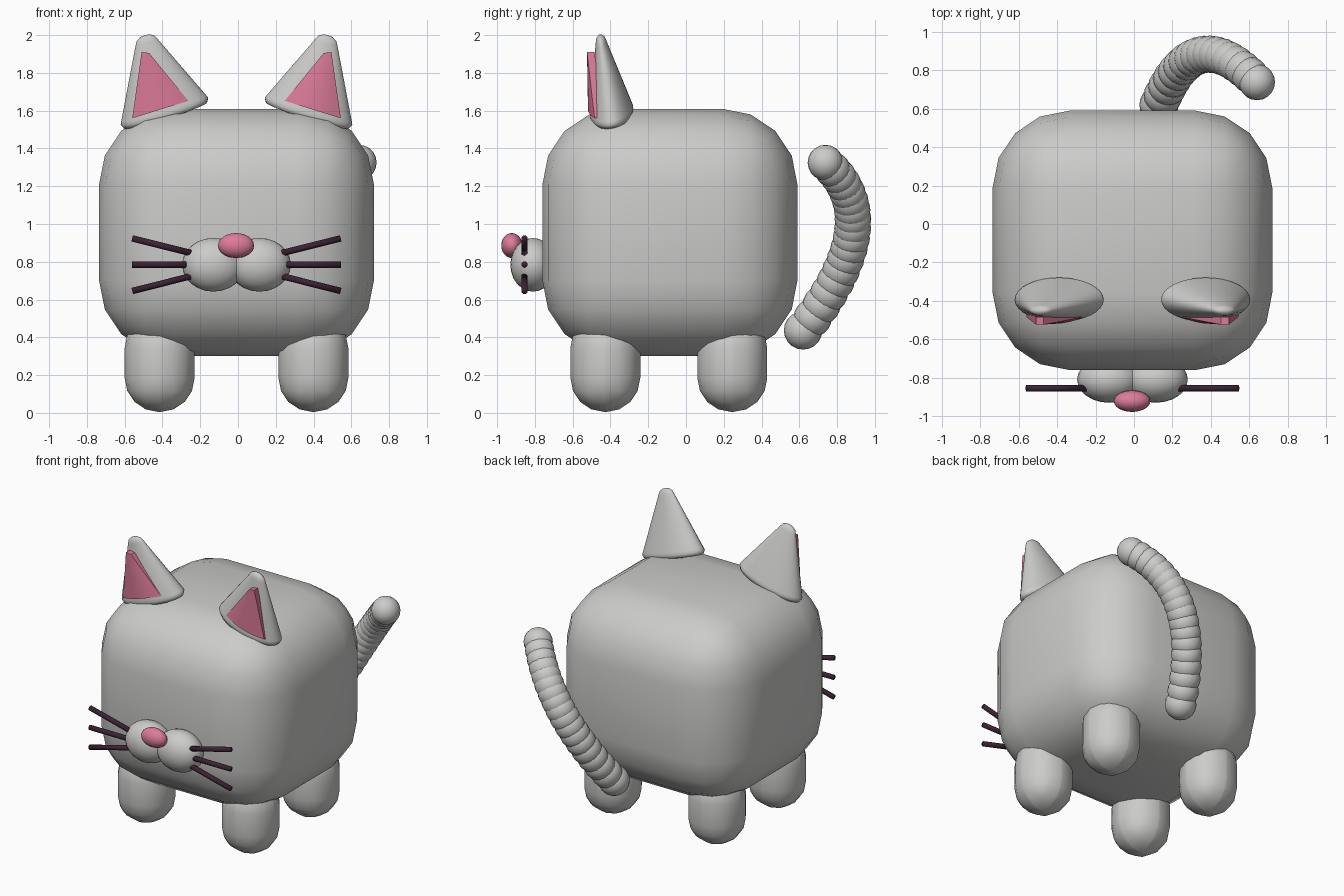
import bpy, bmesh, math
from mathutils import Vector, Matrix

if "Cube" in bpy.data.objects:
    bpy.data.objects.remove(bpy.data.objects["Cube"])

CX = -0.008  # mirror plane


def material(name, rgb):
    m = bpy.data.materials.new(name)
    m.use_nodes = True
    m.diffuse_color = (*rgb, 1)
    m.node_tree.nodes["Principled BSDF"].inputs["Base Color"].default_value = (*rgb, 1)
    return m


GREY = material("soft grey", (0.6, 0.6, 0.59))
PINK = material("pink", (0.72, 0.2, 0.32))
DARK = material("dark plum", (0.045, 0.016, 0.035))


def finish(bm, name, mat):
    bmesh.ops.recalc_face_normals(bm, faces=bm.faces)
    mesh = bpy.data.meshes.new(name)
    bm.to_mesh(mesh)
    bm.free()
    mesh.materials.append(mat)
    mesh.shade_smooth()
    obj = bpy.data.objects.new(name, mesh)
    bpy.context.collection.objects.link(obj)
    return obj


def rounded_box(name, center, size, radius):
    bm = bmesh.new()
    bmesh.ops.create_cube(bm, size=1)
    bmesh.ops.scale(bm, vec=size, verts=bm.verts)
    bmesh.ops.bevel(bm, geom=bm.edges[:], offset=radius, segments=4,
                    profile=0.5, affect='EDGES')
    bmesh.ops.translate(bm, vec=center, verts=bm.verts)
    return finish(bm, name, GREY)


def add_ball(bm, center, radii, segments=24):
    mat = Matrix.Translation(center) @ Matrix.Diagonal((*radii, 1))
    bmesh.ops.create_uvsphere(bm, u_segments=segments, v_segments=segments // 2,
                              radius=1, matrix=mat)


def ball(name, center, radii, mat):
    bm = bmesh.new()
    add_ball(bm, center, radii)
    return finish(bm, name, mat)


# Body and legs
rounded_box("body", (CX, -0.085, 0.955), (1.455, 1.35, 1.31), 0.4)
for side, s in (("left", 1), ("right", -1)):
    for end, y in (("front", -0.427), ("back", 0.245)):
        rounded_box(f"{end}_{side}_leg", (CX + s * 0.407, y, 0.265),
                    (0.37, 0.37, 0.52), 0.18)

# Ears: a rounded cone, flattened and leaning outward
EAR_PROFILE = [(0.8, -0.03), (0.95, -0.02), (1, 0.03), (0.97, 0.07),
               (0.25, 0.91), (0.2, 0.96), (0.11, 0.99)]
SIDES = 32


def ear(name, s):
    center = Vector((CX + s * 0.378, -0.392, 1.583))
    across = Vector((-s * 0.232, 0, 0.072))
    depth = Vector((0, 0.115, 0.02))
    up = Vector((s * 0.108, -0.063, 0.417))
    bm = bmesh.new()
    rings = []
    for r, h in EAR_PROFILE:
        angles = [2 * math.pi * i / SIDES for i in range(SIDES)]
        rings.append([bm.verts.new(center + up * h + r * (across * math.cos(a)
                                   + depth * math.sin(a))) for a in angles])
    for low, high in zip(rings, rings[1:]):
        for i in range(SIDES):
            j = (i + 1) % SIDES
            bm.faces.new((low[i], low[j], high[j], high[i]))
    bm.faces.new(rings[0])
    tip = bm.verts.new(center + up)
    for i in range(SIDES):
        bm.faces.new((rings[-1][i], rings[-1][(i + 1) % SIDES], tip))
    finish(bm, name, GREY)


def inner_ear(name, s):
    # Bulged triangular pad on the front of the ear
    n = 8
    outer, inner = Vector((0.552, 1.56)), Vector((0.255, 1.652))
    top_outer, top_inner = Vector((0.502, 1.91)), Vector((0.462, 1.905))
    bm = bmesh.new()
    layers = []
    for back in (0, 0.04):
        grid = []
        for r in range(n + 1):
            t = r / n
            a, b = outer.lerp(top_outer, t), inner.lerp(top_inner, t)
            row = []
            for c in range(n + 1):
                k = c / n
                p = a.lerp(b, k)
                bulge = 0.035 * (1 - t) * (1 - (2 * k - 1) ** 2)
                y = -0.484 - 0.04 * t - bulge + back
                row.append(bm.verts.new((CX + s * p.x, y, p.y)))
            grid.append(row)
        for r in range(n):
            for c in range(n):
                bm.faces.new((grid[r][c], grid[r][c + 1],
                              grid[r + 1][c + 1], grid[r + 1][c]))
        layers.append(grid)
    rims = [g[0][:-1] + [row[-1] for row in g[:-1]] + g[-1][:0:-1]
            + [row[0] for row in g[:0:-1]] for g in layers]
    for i in range(len(rims[0])):
        j = (i + 1) % len(rims[0])
        bm.faces.new((rims[0][i], rims[0][j], rims[1][j], rims[1][i]))
    obj = finish(bm, name, PINK)
    bpy.ops.object.select_all(action='DESELECT')
    obj.select_set(True)
    bpy.context.view_layer.objects.active = obj
    bpy.ops.object.shade_smooth_by_angle(angle=math.radians(40))


def whisker(name, start, end):
    start, end = Vector(start), Vector(end)
    d = end - start
    mat = (Matrix.Translation((start + end) / 2)
           @ d.to_track_quat('Z', 'Y').to_matrix().to_4x4())
    bm = bmesh.new()
    bmesh.ops.create_cone(bm, cap_ends=True, segments=12, radius1=0.017,
                          radius2=0.017, depth=d.length, matrix=mat)
    finish(bm, name, DARK)


# Ears, muzzle and whiskers on both sides
for side, s in (("left", 1), ("right", -1)):
    ear(f"{side}_ear", s)
    inner_ear(f"{side}_inner_ear", s)
    ball(f"{side}_cheek", (CX + s * 0.122, -0.81, 0.784), (0.166, 0.12, 0.142), GREY)
    for label, z0, z1 in (("upper", 0.85, 0.924), ("middle", 0.785, 0.785),
                          ("lower", 0.72, 0.645)):
        whisker(f"{side}_{label}_whisker", (CX + s * 0.22, -0.855, z0 - (z1 - z0) * 0.12),
                (CX + s * 0.552, -0.855, z1))

# Nose
ball("nose", (-0.01, -0.922, 0.886), (0.095, 0.056, 0.066), PINK)

# Tail: overlapping balls along a curve
p0, p1, p2 = Vector((0.13, 0.62, 0.437)), Vector((0.315, 1.08, 1.02)), Vector((0.64, 0.738, 1.325))
COUNT = 18
bm = bmesh.new()
for i in range(COUNT):
    t = i / (COUNT - 1)
    p = p0 * (1 - t) ** 2 + p1 * 2 * t * (1 - t) + p2 * t ** 2
    r = 0.102 - 0.008 * t
    add_ball(bm, p, (r, r, r), 20)
finish(bm, "tail", GREY)
